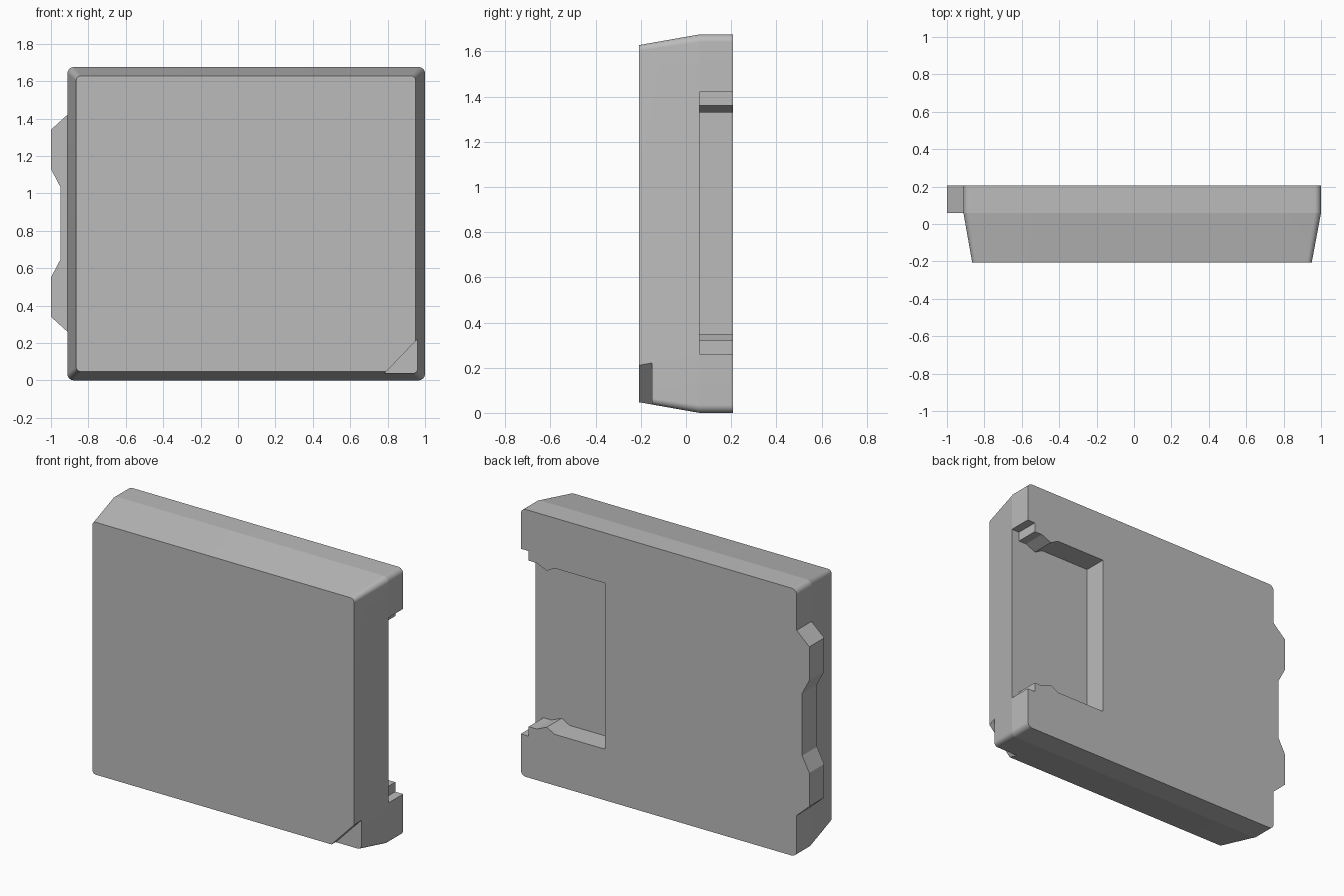
import bpy
import bmesh
from math import cos, sin, pi, radians

old = bpy.data.objects.get("Cube")
if old:
    bpy.data.objects.remove(old, do_unlink=True)

GREY = (0.5, 0.5, 0.5, 1.0)
mat = bpy.data.materials.new("plain_grey")
mat.use_nodes = True
mat.diffuse_color = GREY
mat.node_tree.nodes["Principled BSDF"].inputs["Base Color"].default_value = GREY

FRONT, STEP, BACK = -0.207, 0.06, 0.207
MID_Z = 0.84


def loft(name, rings):
    """Closed solid through rings of (x, y, z) points."""
    bm = bmesh.new()
    loops = [[bm.verts.new(p) for p in ring] for ring in rings]
    n = len(loops[0])
    for a, b in zip(loops, loops[1:]):
        for i in range(n):
            j = (i + 1) % n
            bm.faces.new((a[i], a[j], b[j], b[i]))
    bm.faces.new(loops[0])
    bm.faces.new(loops[-1])
    bmesh.ops.recalc_face_normals(bm, faces=bm.faces)
    me = bpy.data.meshes.new(name)
    bm.to_mesh(me)
    bm.free()
    ob = bpy.data.objects.new(name, me)
    bpy.context.collection.objects.link(ob)
    me.materials.append(mat)
    return ob


def prism(name, outline, y0, y1):
    return loft(name, [[(x, y, z) for x, z in outline] for y in (y0, y1)])


def rounded_ring(y, x0, x1, z0, z1, r, steps=14):
    corners = [(x1 - r, z1 - r), (x0 + r, z1 - r), (x0 + r, z0 + r), (x1 - r, z0 + r)]
    pts = []
    for q, (cx, cz) in enumerate(corners):
        for s in range(steps + 1):
            a = pi / 2 * (q + s / steps)
            pts.append((cx + r * cos(a), y, cz + r * sin(a)))
    return pts


def mirrored(half):
    """Adds the lower half of an outline given from the top middle down."""
    return half + [(x, 2 * MID_Z - z) for x, z in reversed(half)]


def combine(target, other, operation):
    mod = target.modifiers.new(other.name, "BOOLEAN")
    mod.operation = operation
    mod.solver = "EXACT"
    mod.object = other
    bpy.context.view_layer.objects.active = target
    bpy.ops.object.modifier_apply(modifier=mod.name)
    bpy.data.objects.remove(other, do_unlink=True)


# Body with tapered front and rounded corners
body = loft("body", [
    rounded_ring(FRONT, -0.865, 0.95, 0.047, 1.628, 0.025),
    rounded_ring(STEP, -0.912, 1.0, 0.0, 1.675, 0.035),
    rounded_ring(BACK, -0.912, 1.0, 0.0, 1.675, 0.035),
])

# Socket in the back, open to the side, with small catches
socket = prism("socket_cutter", mirrored([
    (1.1, 1.42), (0.945, 1.42), (0.945, 1.36), (0.89, 1.36),
    (0.82, 1.33), (0.765, 1.36), (0.415, 1.36)]), STEP, 0.3)
combine(body, socket, "DIFFERENCE")

# Shallow triangular notch in the lower front corner
notch = prism("notch_cutter", [(0.69, -0.06), (1.06, 0.325), (1.06, -0.06)], -0.3, -0.15)
combine(body, notch, "DIFFERENCE")

# Side tab
tab = prism("tab", mirrored([
    (-0.912, 1.42), (-1.0, 1.34), (-1.0, 1.13), (-0.95, 1.035)]), STEP, BACK)
combine(body, tab, "UNION")

# Smooth only the rounded corners
bpy.ops.object.select_all(action="DESELECT")
body.select_set(True)
bpy.context.view_layer.objects.active = body
bpy.ops.object.shade_smooth_by_angle(angle=radians(8.5))
